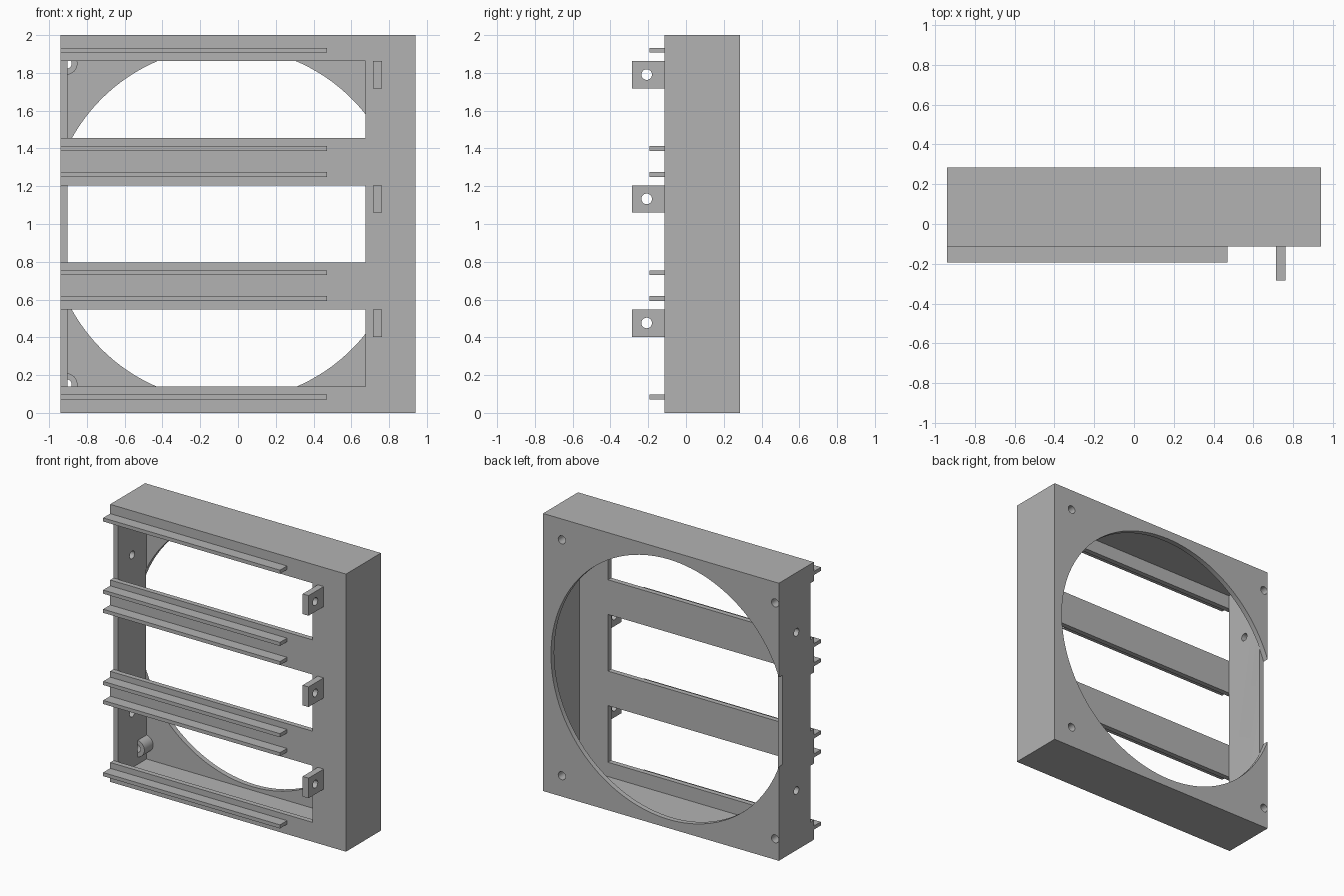
import bpy
import math
from mathutils import Vector

cube = bpy.data.objects.get("Cube")
if cube:
    bpy.data.objects.remove(cube, do_unlink=True)

grey = bpy.data.materials.new("plain grey")
grey.use_nodes = True
grey.diffuse_color = (0.45, 0.45, 0.45, 1)
grey.node_tree.nodes["Principled BSDF"].inputs["Base Color"].default_value = (0.45, 0.45, 0.45, 1)


def box(name, lo, hi):
    lo, hi = Vector(lo), Vector(hi)
    bpy.ops.mesh.primitive_cube_add(size=1, location=(lo + hi) / 2)
    ob = bpy.context.object
    ob.name = name
    ob.scale = hi - lo
    bpy.ops.object.transform_apply(location=True, rotation=True, scale=True)
    ob.data.materials.append(grey)
    return ob


def rod(name, center, radius, length, axis="Y", sides=32):
    rot = (math.pi / 2, 0, 0) if axis == "Y" else (0, math.pi / 2, 0)
    bpy.ops.mesh.primitive_cylinder_add(vertices=sides, radius=radius, depth=length,
                                        location=center, rotation=rot)
    ob = bpy.context.object
    ob.name = name
    bpy.ops.object.transform_apply(location=True, rotation=True, scale=True)
    ob.data.materials.append(grey)
    return ob


def cut(target, cutter):
    cutter.hide_render = True
    mod = target.modifiers.new("cut", "BOOLEAN")
    mod.operation = "DIFFERENCE"
    mod.solver = "EXACT"
    mod.object = cutter
    bpy.ops.object.select_all(action="DESELECT")
    bpy.context.view_layer.objects.active = target
    target.select_set(True)
    bpy.ops.object.modifier_apply(modifier=mod.name)
    bpy.data.objects.remove(cutter, do_unlink=True)


def smooth(ob):
    bpy.ops.object.select_all(action="DESELECT")
    bpy.context.view_layer.objects.active = ob
    ob.select_set(True)
    bpy.ops.object.shade_smooth_by_angle(angle=math.radians(30))


W, FRONT, BACK, T = 0.94, -0.113, 0.285, 0.037
FAN_X, FAN_R, SCREW = -0.06, 0.937, 0.85
SLOT_Z = (0.14, 0.797, 1.455)
SLOT_H = 0.408

# Hollow housing
housing = box("housing", (-W, FRONT, 0), (W, BACK, 2))
cut(housing, box("cavity", (-W + T, FRONT + T, T), (W - T, BACK - T, 2 - T)))

# Round opening through the back plate, breaking out of one side
cut(housing, rod("fan_opening", (FAN_X, BACK, 1), FAN_R, T * 2.2, sides=128))

# Front slots, open at one end
for z in SLOT_Z:
    cut(housing, box("slot", (-W - 0.1, FRONT - 0.1, z), (0.675, FRONT + T + 0.001, z + SLOT_H)))

# Holes in the side wall
for z in (0.43, 1.57):
    cut(housing, rod("side_hole", (-W, 0.085, z), 0.028, 0.2, axis="X"))

# Screw holes with hollow bosses inside the back plate
for side in (-1, 1):
    for end in (-1, 1):
        x, z = FAN_X + side * SCREW, 1 + end * SCREW
        cut(housing, rod("screw_hole", (x, BACK, z), 0.029, 0.28))
        boss = rod("screw_boss", (x, BACK - T - 0.05, z), 0.06, 0.1)
        cut(boss, rod("screw_hole", (x, BACK, z), 0.029, 0.5))
        if side < 0:
            cut(boss, box("trim", (-1.2, -1, z - 0.2), (-W + T - 0.003, 1, z + 0.2)))
        smooth(boss)
smooth(housing)

# Guide rails above and below every slot
for z in SLOT_Z:
    for rail_z in (z - 0.055, z + SLOT_H + 0.057):
        box("guide_rail", (-W, -0.193, rail_z - 0.013), (0.47, FRONT, rail_z + 0.013))

# Drilled tabs beside each slot
for z in SLOT_Z:
    top = z + SLOT_H
    tab = box("mounting_tab", (0.715, -0.285, top - 0.145), (0.762, FRONT, top))
    cut(tab, rod("tab_hole", (0.74, -0.208, top - 0.072), 0.028, 0.2, axis="X"))
    smooth(tab)
